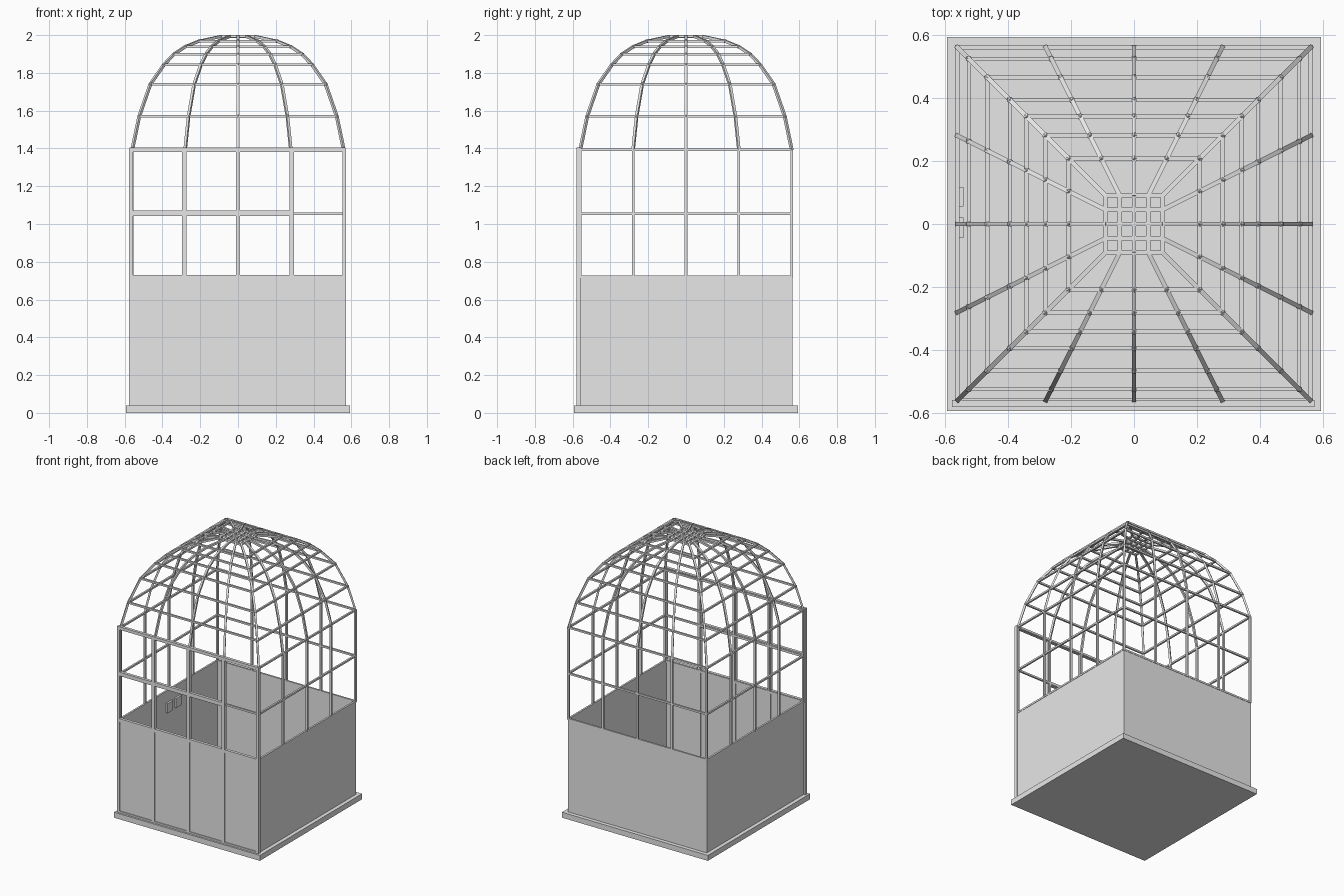
import bpy
import bmesh
from mathutils import Vector, Matrix

if "Cube" in bpy.data.objects:
    bpy.data.objects.remove(bpy.data.objects["Cube"])

grey = bpy.data.materials.new("plain grey")
grey.diffuse_color = (0.8, 0.8, 0.8, 1)
grey.use_nodes = True
grey.node_tree.nodes["Principled BSDF"].inputs["Base Color"].default_value = grey.diffuse_color


def finish(bm, name):
    me = bpy.data.meshes.new(name)
    bm.to_mesh(me)
    bm.free()
    me.materials.append(grey)
    ob = bpy.data.objects.new(name, me)
    bpy.context.collection.objects.link(ob)
    return ob


def add_box(bm, x0, x1, y0, y1, z0, z1):
    centre = Vector((x0 + x1, y0 + y1, z0 + z1)) / 2
    size = Matrix.Diagonal((x1 - x0, y1 - y0, z1 - z0, 1))
    bmesh.ops.create_cube(bm, size=1, matrix=Matrix.Translation(centre) @ size)


def add_bar(bm, a, b, width, extra=0.004):
    """Square bar from a to b."""
    a, b = Vector(a), Vector(b)
    d = b - a
    rot = d.to_track_quat('Z', 'Y').to_matrix().to_4x4()
    size = Matrix.Diagonal((width, width, d.length + extra, 1))
    bmesh.ops.create_cube(bm, size=1, matrix=Matrix.Translation((a + b) / 2) @ rot @ size)


# Base slab
bm = bmesh.new()
add_box(bm, -0.592, 0.592, -0.592, 0.592, 0, 0.04)
finish(bm, "base_slab")

# Solid lower walls
W, T, Z0, Z1 = 0.564, 0.01, 0.04, 0.715
for name, box in {
    "left_wall": (-W, -W + T, -W, W),
    "right_wall": (W - T, W, -W, W),
    "back_wall": (-W, W, W - T, W),
    "front_wall": (-W, W, -0.572, -0.562),
}.items():
    bm = bmesh.new()
    add_box(bm, *box, Z0, Z1)
    finish(bm, name)

# Square rings: (half size, height), upright section then dome
R = 0.56
rings = [(R, 0.72), (R, 1.055), (R, 1.392), (0.523, 1.57), (0.464, 1.74),
         (0.393, 1.842), (0.34, 1.898), (0.28, 1.938), (0.207, 1.968), (0.09, 1.993)]
steps = (-1, -0.5, 0, 0.5, 1)
spokes = [(s, t) for s in steps for t in steps if max(abs(s), abs(t)) == 1]

bm = bmesh.new()
for r, z in rings:
    for s in (-1, 1):
        add_bar(bm, (-r, s * r, z), (r, s * r, z), 0.013)
        add_bar(bm, (s * r, -r, z), (s * r, r, z), 0.013)
finish(bm, "cage_rings")

# Ribs running from the walls up over the dome
bm = bmesh.new()
for s, t in spokes:
    for (r0, z0), (r1, z1) in zip(rings, rings[1:]):
        add_bar(bm, (s * r0, t * r0, z0), (s * r1, t * r1, z1), 0.014)
finish(bm, "cage_ribs")

# Knots where ribs and rings cross
bm = bmesh.new()
for r, z in rings[3:9]:
    for s, t in spokes:
        bmesh.ops.create_icosphere(bm, subdivisions=1, radius=0.0115,
                                   matrix=Matrix.Translation((s * r, t * r, z)))
finish(bm, "cage_knots")

# Small flat grid closing the top
bm = bmesh.new()
for s in steps[1:-1]:
    add_bar(bm, (s * 0.09, -0.09, 1.993), (s * 0.09, 0.09, 1.993), 0.014)
    add_bar(bm, (-0.09, s * 0.09, 1.993), (0.09, s * 0.09, 1.993), 0.014)
finish(bm, "top_grid")

# Broad flat frame on the front, with one rail missing at the right
bm = bmesh.new()
Y0, Y1 = -0.579, -0.557
for x in (-0.567, -0.284, 0, 0.284, 0.562):
    w = 0.010 if abs(x) > 0.5 else 0.0115
    add_box(bm, x - w, x + w, Y0, Y1, Z0, 1.402)
for x0, x1, z, h in ((-0.575, 0.57, 0.046, 0.006), (-0.575, 0.57, 0.718, 0.012),
                     (-0.575, 0.284, 1.057, 0.014), (-0.575, 0.57, 1.393, 0.011)):
    add_box(bm, x0, x1, Y0 + 0.0005, Y1 - 0.0005, z - h, z + h)
finish(bm, "front_frame")

# Two small latch plates inside the left wall
for name, y0, y1 in (("rear_latch_plate", 0.055, 0.117), ("front_latch_plate", -0.045, 0.02)):
    bm = bmesh.new()
    add_box(bm, -0.56, -0.54, y0, y1, 0.57, 0.64)
    finish(bm, name)
